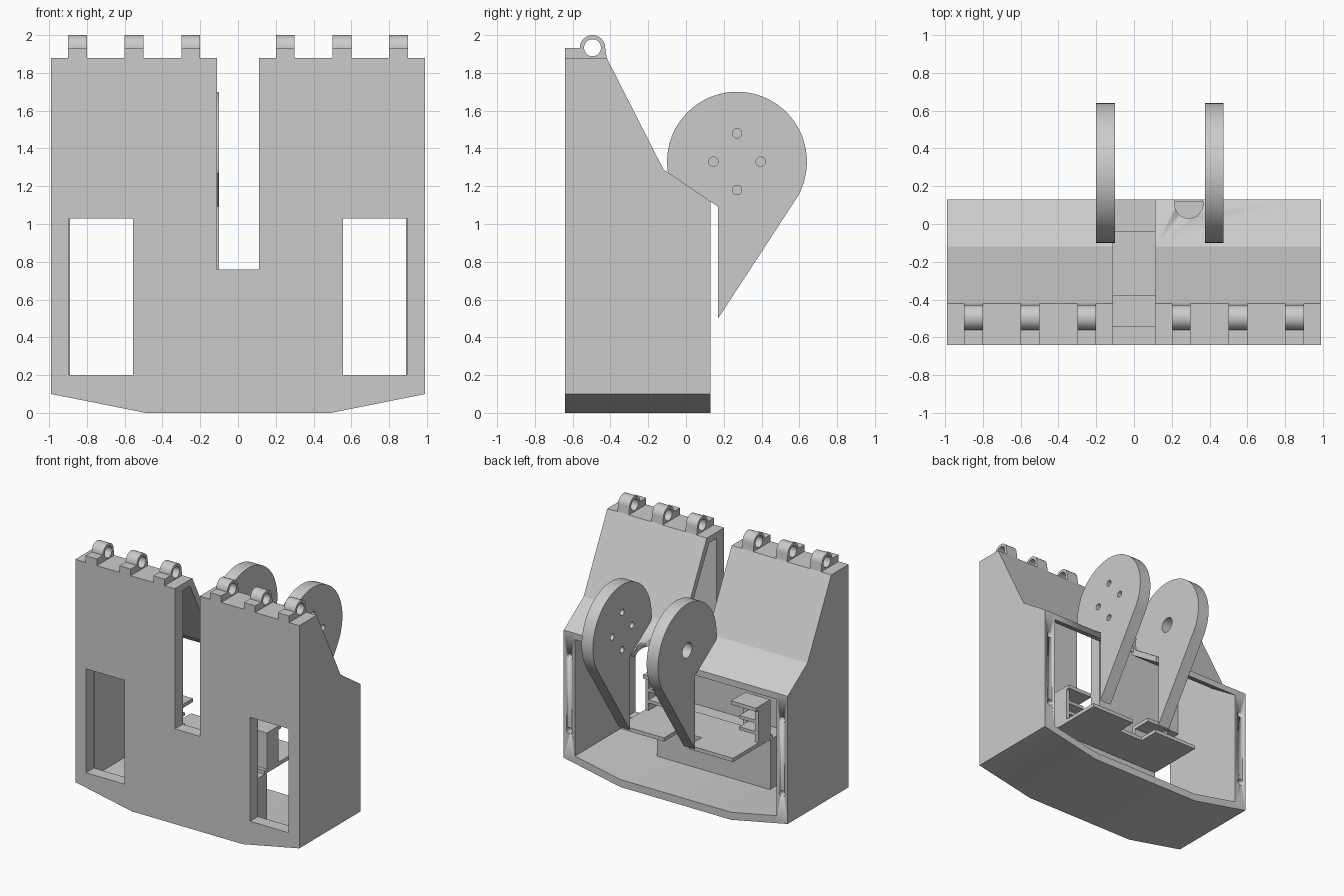
import bpy
from math import cos, sin, radians
from mathutils import Matrix, Vector

cube = bpy.data.objects.get("Cube")
if cube:
    bpy.data.objects.remove(cube, do_unlink=True)

grey = bpy.data.materials.new("matte grey")
grey.use_nodes = True
grey.diffuse_color = (0.6, 0.6, 0.6, 1)
grey.node_tree.nodes["Principled BSDF"].inputs["Base Color"].default_value = (0.6, 0.6, 0.6, 1)

X, Y, Z = Vector((1, 0, 0)), Vector((0, 1, 0)), Vector((0, 0, 1))
FRAMES = {"x": (Y, Z, X), "y": (X, Z, -Y), "z": (X, Y, Z)}


def arc(u, v, r, start=0, end=360, steps=48):
    count = steps if abs(end - start) == 360 else steps + 1
    angles = [radians(start + (end - start) * i / steps) for i in range(count)]
    return [(u + r * cos(a), v + r * sin(a)) for a in angles]


def rect(u0, u1, v0, v1):
    return [(u0, v0), (u1, v0), (u1, v1), (u0, v1)]


def slab(name, axis, lo, hi, *loops):
    """Extrude an outline, with optional hole loops, along an axis."""
    curve = bpy.data.curves.new(name, "CURVE")
    curve.dimensions = "2D"
    curve.fill_mode = "BOTH"
    curve.extrude = (hi - lo) / 2
    for loop in loops:
        spline = curve.splines.new("POLY")
        spline.points.add(len(loop) - 1)
        for point, (u, v) in zip(spline.points, loop):
            point.co = (u, v, 0, 1)
        spline.use_cyclic_u = True
    ob = bpy.data.objects.new(name, curve)
    bpy.context.collection.objects.link(ob)
    bpy.ops.object.select_all(action="DESELECT")
    ob.select_set(True)
    bpy.context.view_layer.objects.active = ob
    bpy.ops.object.convert(target="MESH")
    ob = bpy.context.object
    ob.name = name
    a, b, c = FRAMES[axis]
    mid = (lo + hi) / 2 * (-c if axis == "y" else c)
    frame = Matrix((a, b, c)).transposed().to_4x4()
    ob.data.transform(Matrix.Translation(mid) @ frame)
    ob.data.materials.clear()
    ob.data.materials.append(grey)
    # Weld caps to sides so cuts work on closed solids
    bpy.ops.object.mode_set(mode="EDIT")
    bpy.ops.mesh.select_all(action="SELECT")
    bpy.ops.mesh.remove_doubles(threshold=0.0001)
    bpy.ops.mesh.normals_make_consistent(inside=False)
    bpy.ops.object.mode_set(mode="OBJECT")
    bpy.ops.object.shade_smooth_by_angle(angle=radians(25))
    return ob


def cut(ob, cutter):
    cutter.hide_render = True
    cutter.hide_viewport = True
    mod = ob.modifiers.new("hole", "BOOLEAN")
    mod.operation = "DIFFERENCE"
    mod.solver = "EXACT"
    mod.object = cutter


# Front wall with central slot and two windows
front = [(-.49, 0), (.49, 0), (.99, .1), (.99, 1.88), (.11, 1.88), (.11, .76),
         (-.11, .76), (-.11, 1.88), (-.99, 1.88), (-.99, .1)]
slab("front_wall", "y", -.64, -.54, front,
     rect(-.895, -.555, .2, 1.03), rect(.555, .895, .2, 1.03))

# Floor with raised ends
slab("floor", "y", -.54, .13,
     [(-.49, 0), (.49, 0), (.99, .1), (.89, .14), (.49, .06), (-.49, .06),
      (-.89, .14), (-.99, .1)])

# Side walls, sloped roof halves and hinge knuckles, mirrored
side = [(-.54, .1), (.13, .1), (.13, 1.12), (-.12, 1.29), (-.42, 1.88), (-.54, 1.88)]
roof = [(-.54, 1.88), (-.42, 1.88), (-.12, 1.29), (.13, 1.12), (.13, 1.07),
        (-.145, 1.25), (-.45, 1.83), (-.54, 1.83)]
knuckle = ([(-.42, 1.88), (-.64, 1.88), (-.64, 1.933), (-.562, 1.933)]
           + arc(-.495, 1.933, .067, 175, 0, 20))
for s, word in ((1, "left"), (-1, "right")):
    def span(a, b):
        return sorted((s * a, s * b))

    wall = slab(word + "_side_wall", "x", *span(.89, .99), side)
    for z in (.33, .92):
        cut(wall, slab("screw_hole_cutter", "y", .0, .2, arc(s * .94, z, .025, steps=20)))
    half = slab(word + "_roof", "x", *span(.11, .89), roof)
    if s > 0:
        cut(half, slab("cable_hole_cutter", "z", .9, 1.5, arc(.29, .105, .075, steps=32)))
    for x in (.2, .5, .8):
        slab(word + "_hinge_knuckle", "x", *span(x, x + .1), knuckle,
             arc(-.495, 1.933, .045, steps=32))

    # Small servo bracket on the inner shelf
    slab(word + "_bracket_back", "y", -.35, -.32, rect(*span(.28, .5), .49, .78))
    slab(word + "_bracket_top", "z", .75, .78, rect(*span(.28, .5), -.32, -.17))
    slab(word + "_bracket_side", "x", *span(.47, .5), rect(-.32, -.2, .49, .75))
    for z in (.55, .64):
        slab(word + "_bracket_clip", "z", z, z + .025, rect(*span(.33, .47), -.32, -.2))

# Inner shelf with rear notch, on a solid block behind the front wall
slab("shelf_block", "z", .03, .46, rect(-.5, .5, -.54, -.35))
slab("shelf", "z", .46, .49,
     [(-.5, -.38), (.5, -.38), (.5, .12), (.11, .12), (.11, -.04),
      (-.11, -.04), (-.11, .12), (-.5, .12)])

# Pair of round-headed arms
arm = arc(.27, 1.33, .37, 189.5, -31, 64) + [(.17, .5), (.17, 1.092)]
bolts = [arc(.27 + dy, 1.33 + dz, .025, steps=20)
         for dy, dz in ((0, .15), (0, -.15), (.125, 0), (-.125, 0))]
slab("left_arm", "x", .375, .475, arm, *bolts)
slab("right_arm", "x", -.2, -.1, arm, arc(.27, 1.33, .06, steps=32))
